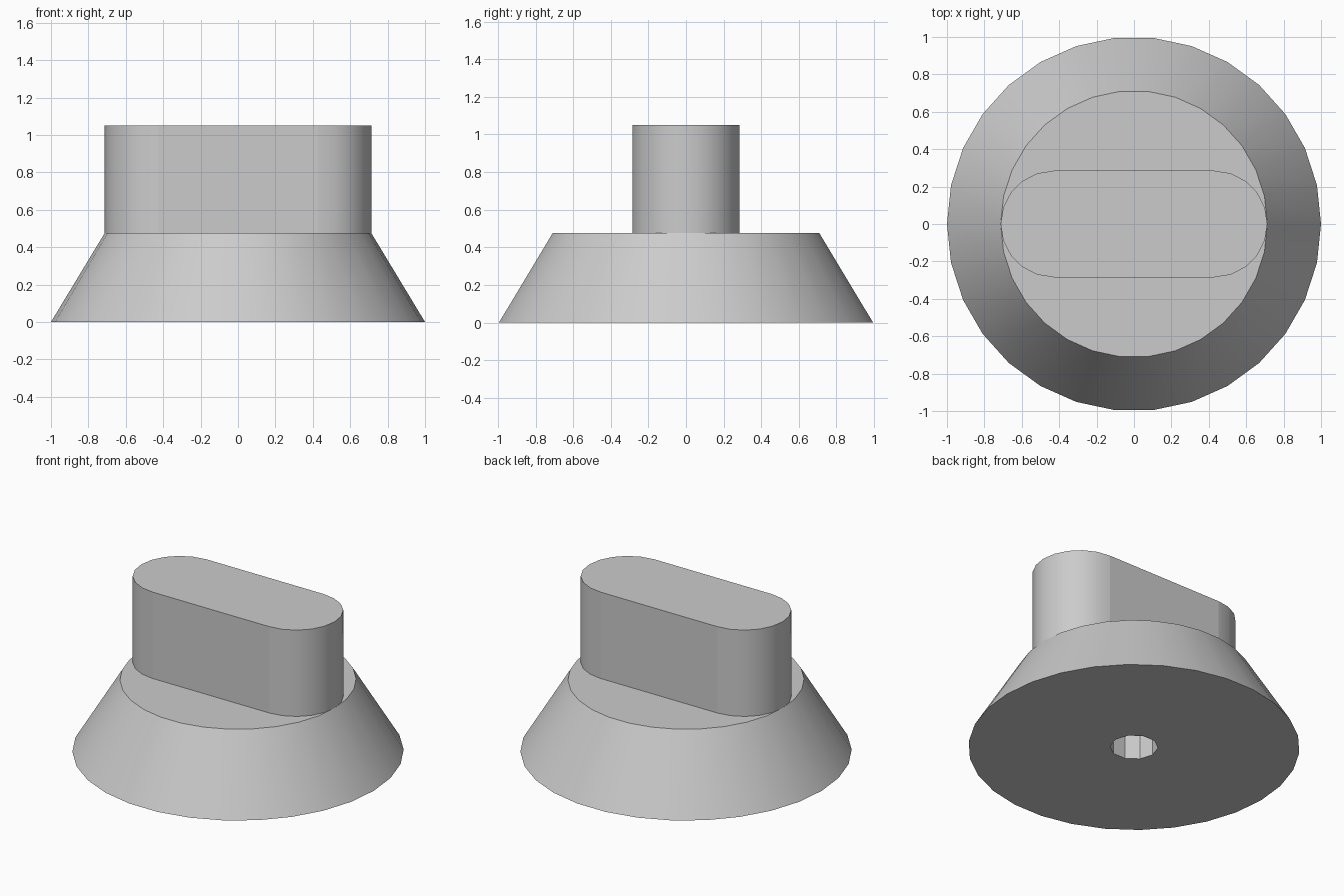
import bpy
import bmesh
from math import cos, sin, pi, radians

cube = bpy.data.objects.get("Cube")
if cube:
    bpy.data.objects.remove(cube, do_unlink=True)

BASE_H, TOP_R = 0.475, 0.713
GRIP_R, GRIP_TOP = 0.285, 1.05

grey = bpy.data.materials.new("light grey")
grey.use_nodes = True
grey.diffuse_color = (0.6, 0.6, 0.6, 1)
grey.node_tree.nodes["Principled BSDF"].inputs["Base Color"].default_value = (0.6, 0.6, 0.6, 1)


def ring(radius, sides, start=0.0):
    return [(radius * cos(start + 2 * pi * i / sides),
             radius * sin(start + 2 * pi * i / sides)) for i in range(sides)]


def loft(name, lower, upper, z0, z1):
    """Closed solid between two matching outlines."""
    bm = bmesh.new()
    a = [bm.verts.new((x, y, z0)) for x, y in lower]
    b = [bm.verts.new((x, y, z1)) for x, y in upper]
    n = len(a)
    for i in range(n):
        j = (i + 1) % n
        bm.faces.new((a[i], a[j], b[j], b[i]))
    bm.faces.new(a[::-1])
    bm.faces.new(b)
    mesh = bpy.data.meshes.new(name)
    bm.to_mesh(mesh)
    bm.free()
    mesh.materials.append(grey)
    obj = bpy.data.objects.new(name, mesh)
    bpy.context.collection.objects.link(obj)
    return obj


def smooth(obj, angle):
    bpy.ops.object.select_all(action="DESELECT")
    obj.select_set(True)
    bpy.context.view_layer.objects.active = obj
    bpy.ops.object.shade_smooth_by_angle(angle=radians(angle))


# Tapered base
base = loft("base", ring(1, 30), ring(TOP_R, 30), 0, BASE_H)

# Shaft hole up through the base, closed by the grip above
cutter = loft("shaft_hole_cutter", ring(0.145, 10), ring(0.145, 10), -0.1, BASE_H + 0.1)
cutter.hide_render = True
cutter.hide_viewport = True
hole = base.modifiers.new("shaft_hole", "BOOLEAN")
hole.operation = "DIFFERENCE"
hole.solver = "EXACT"
hole.object = cutter
bpy.context.view_layer.objects.active = base
bpy.ops.object.modifier_apply(modifier=hole.name)
bpy.data.objects.remove(cutter, do_unlink=True)
smooth(base, 30)

# Round-ended grip bar
half = TOP_R - GRIP_R
outline = []
for side in (1, -1):
    for i in range(11):
        t = -pi / 2 + pi * i / 10
        outline.append((side * (half + GRIP_R * cos(t)), side * GRIP_R * sin(t)))
grip = loft("grip", outline, outline, BASE_H, GRIP_TOP)
smooth(grip, 30)
# Keep the flat sides flat where they meet the round ends
for edge in grip.data.edges:
    p, q = (grip.data.vertices[v].co for v in edge.vertices)
    if abs(p.z - q.z) > 0.1 and abs(abs(p.x) - half) < 0.01:
        edge.use_edge_sharp = True
